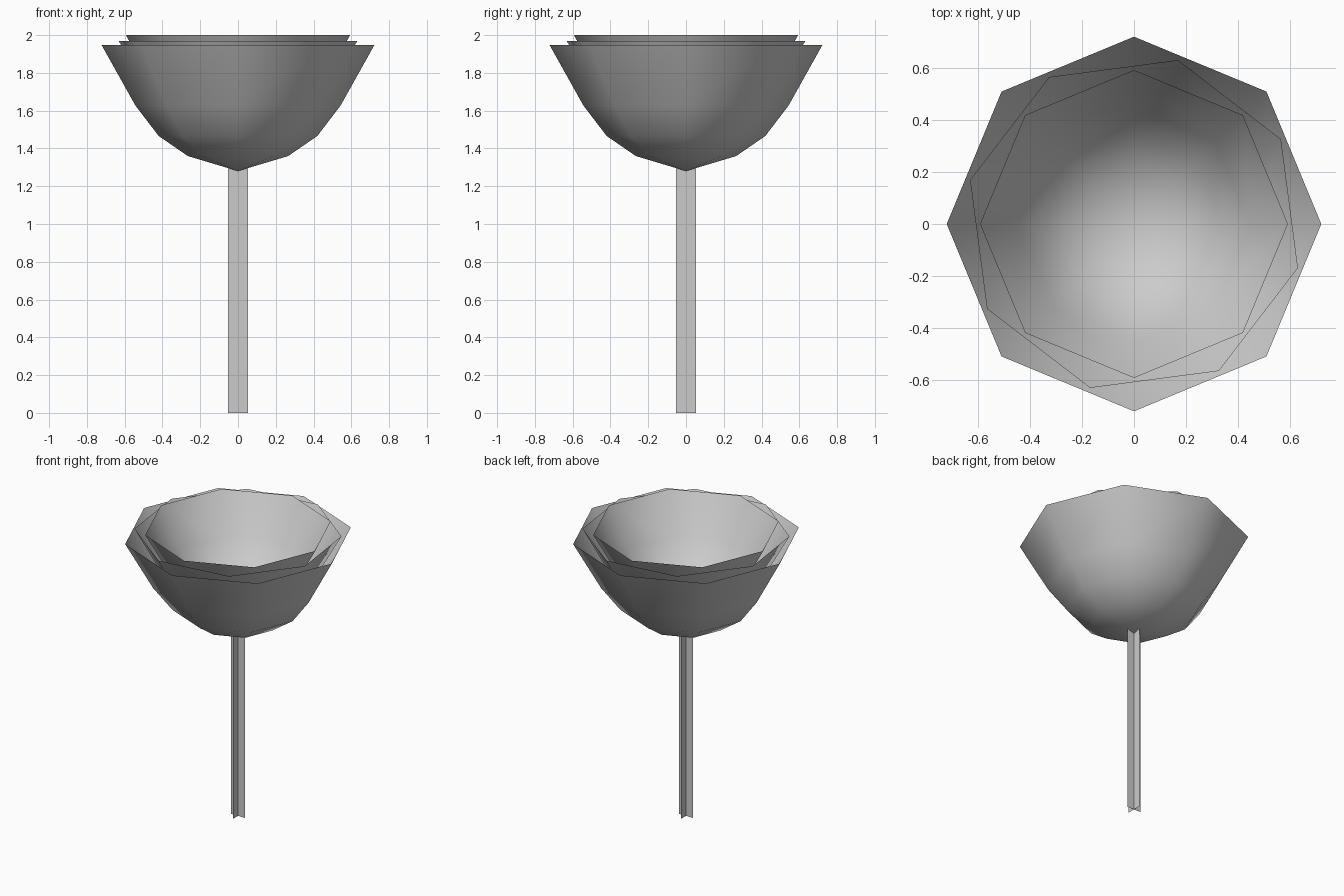
import bpy, bmesh
from math import sin, cos, radians, tau

if "Cube" in bpy.data.objects:
    bpy.data.objects.remove(bpy.data.objects["Cube"])

SIDES = 8
# Cup profile as (radius, depth below the rim), apex first
PROFILE = [(0.266, 0.587), (0.42, 0.481), (0.543, 0.32)]
RIM, DEPTH = 0.722, 0.667


def finish(name, bm, smooth):
    mesh = bpy.data.meshes.new(name)
    bm.to_mesh(mesh)
    bm.free()
    for p in mesh.polygons:
        p.use_smooth = smooth
    obj = bpy.data.objects.new(name, mesh)
    bpy.context.collection.objects.link(obj)
    return obj


def petal_cup(name, scale, rim_z, turn):
    """Open eight-sided cup: an apex and rings, the profile scaled evenly."""
    bm = bmesh.new()
    apex = bm.verts.new((0, 0, rim_z - DEPTH * scale))
    rings = []
    for r, d in PROFILE + [(RIM, 0)]:
        angles = [tau * i / SIDES + radians(turn) for i in range(SIDES)]
        rings.append([bm.verts.new((r * scale * cos(a), r * scale * sin(a), rim_z - d * scale))
                      for a in angles])
    for i in range(SIDES):
        j = (i + 1) % SIDES
        bm.faces.new((apex, rings[0][j], rings[0][i]))
        for low, high in zip(rings, rings[1:]):
            bm.faces.new((low[i], low[j], high[j], high[i]))
    return finish(name, bm, True)


# Nested flower cups, the inner ones smaller and raised
petal_cup("outer_petals", 1.0, 1.947, 0)
petal_cup("middle_petals", 0.906, 1.97, -15)
petal_cup("inner_petals", 0.822, 2.0, 0)

# Stem of two crossed flat strips
bm = bmesh.new()
for dx, dy in ((0.053, 0), (0, 0.053)):
    corners = [(-dx, -dy, 0), (dx, dy, 0), (dx, dy, 1.295), (-dx, -dy, 1.295)]
    bm.faces.new([bm.verts.new(c) for c in corners])
finish("stem", bm, False)
